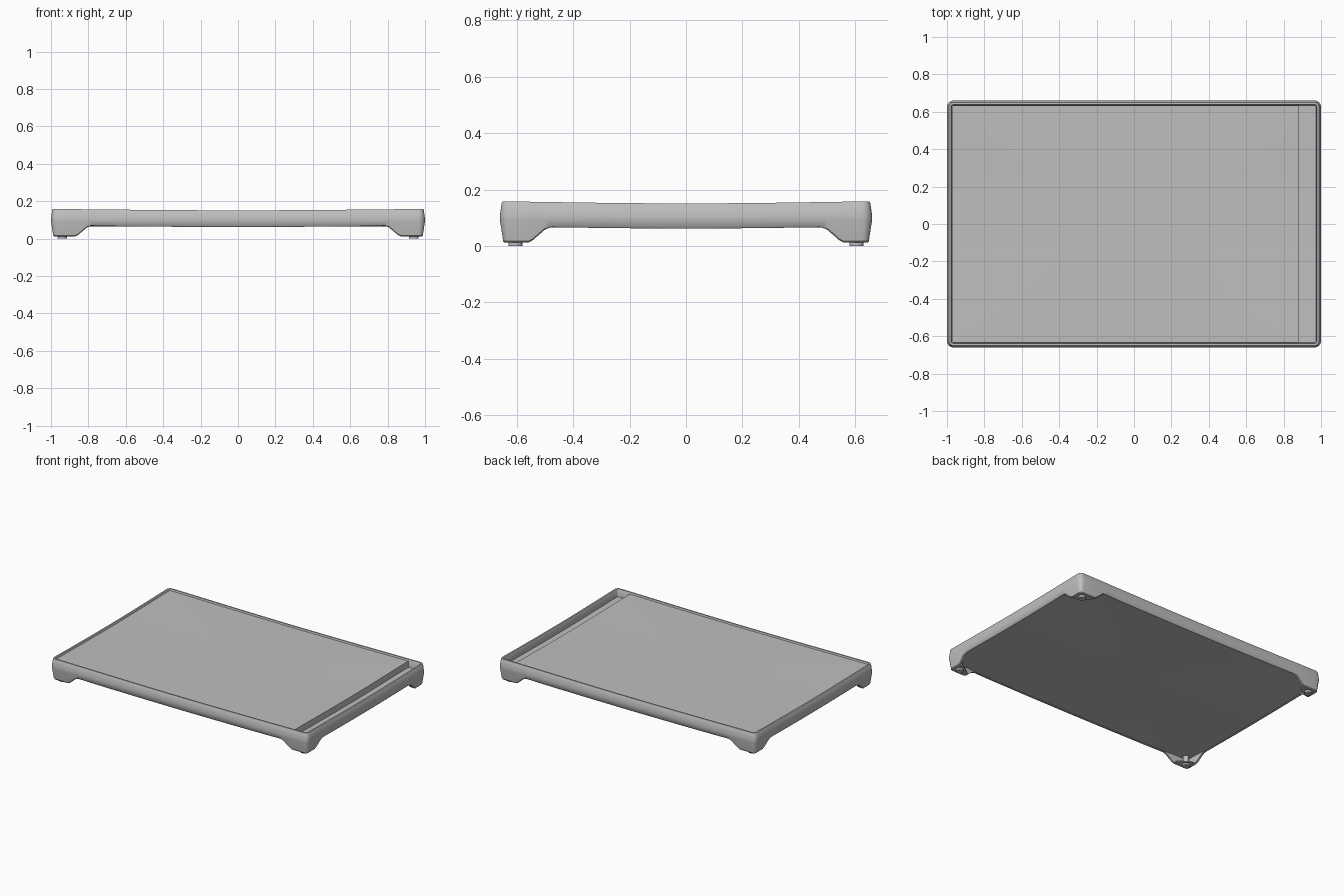
import bpy, bmesh, math

cube = bpy.data.objects.get("Cube")
if cube:
    bpy.data.objects.remove(cube, do_unlink=True)

HX, HY = 1.0, 0.66          # half length and half depth
TOP, MID, FLOOR = 0.158, 0.1, 0.069
LEG_Z = 0.012

grey = bpy.data.materials.new("light grey")
grey.use_nodes = True
COLOUR = (0.52, 0.52, 0.52, 1)
grey.diffuse_color = COLOUR
grey.node_tree.nodes["Principled BSDF"].inputs["Base Color"].default_value = COLOUR


def finish(bm, name, angle=30):
    bmesh.ops.recalc_face_normals(bm, faces=bm.faces)
    mesh = bpy.data.meshes.new(name)
    bm.to_mesh(mesh)
    bm.free()
    mesh.materials.append(grey)
    obj = bpy.data.objects.new(name, mesh)
    bpy.context.collection.objects.link(obj)
    bpy.ops.object.select_all(action="DESELECT")
    obj.select_set(True)
    bpy.context.view_layer.objects.active = obj
    bpy.ops.object.shade_smooth_by_angle(angle=math.radians(angle))
    return obj


def sag(x, y):
    """Gentle dip toward the middle of every side."""
    def dip(t):
        return 0.007 * max(0, 1 - t * t) ** 1.5
    return max(dip(x / HX), dip(y / HY))


def leg_rise(d):
    """Lower edge height at distance d past the flat of a leg."""
    steps = [(0, LEG_Z), (0.015, 0.019), (0.06, 0.058), (0.085, FLOOR)]
    if d <= 0:
        return LEG_Z
    for (d0, z0), (d1, z1) in zip(steps, steps[1:]):
        if d <= d1:
            return z0 + (z1 - z0) * (d - d0) / (d1 - d0)
    return FLOOR


def side_stations(half, start, radius):
    """Positions along one side, denser at the legs."""
    outer = [half - start - d for d in (0, 0.015, 0.03, 0.045, 0.06, 0.07, 0.085)]
    inner = outer[-1]
    middle = [inner * (1 - i / 8) for i in range(1, 16)]
    return [half - radius] + outer + middle + [-v for v in reversed(outer)] + [radius - half]


# Rim with legs: one cross-section carried round a rounded rectangle
R = 0.035
START_X, START_Y = 0.13, 0.1
path = []                    # x, y, outward normal, lower edge height


def corner(cx, cy, a0):
    for i in range(1, 6):
        a = a0 + math.pi / 2 * i / 6
        path.append((cx + R * math.cos(a), cy + R * math.sin(a),
                     math.cos(a), math.sin(a), LEG_Z))


xs = side_stations(HX, START_X, R)
ys = side_stations(HY, START_Y, R)
for sign in (1, -1):
    for x in xs:
        low = leg_rise(HX - START_X - abs(x))
        path.append((sign * x, sign * HY, 0, sign, low))
    corner(sign * (R - HX), sign * (HY - R), math.pi / 2 if sign > 0 else -math.pi / 2)
    for y in ys:
        low = leg_rise(HY - START_Y - abs(y))
        path.append((-sign * HX, sign * y, -sign, 0, low))
    corner(sign * (R - HX), sign * (R - HY), math.pi if sign > 0 else 0)

bm = bmesh.new()
rings = []
for x, y, nx, ny, low in path:
    s = sag(x, y)
    bottom, top = low - (s if low >= FLOOR else 0), TOP - s
    taper = 0.012 * (MID - bottom) / (MID - LEG_Z)
    section = [(taper + 0.016, bottom), (taper + 0.005, bottom), (taper, bottom + 0.005),
               (0, MID - 0.006), (0, MID + 0.006), (0.007, top - 0.004), (0.010, top),
               (0.021, top), (0.024, top - 0.004), (0.026, MID)]
    rings.append([bm.verts.new((x - nx * o, y - ny * o, z)) for o, z in section])
for a, b in zip(rings, rings[1:] + rings[:1]):
    for i in range(len(a)):
        j = (i + 1) % len(a)
        bm.faces.new((a[i], a[j], b[j], b[i]))
finish(bm, "rim_and_legs", 35)


def slab(name, x0, x1, y0, y1, z0, z1, cuts=16):
    """Dished slab that follows the sag of the rim."""
    bm = bmesh.new()
    bmesh.ops.create_cube(bm, size=1)
    for axis in (0, 1):
        edges = [e for e in bm.edges
                 if abs(e.verts[0].co[axis] - e.verts[1].co[axis]) > 0.5]
        bmesh.ops.subdivide_edges(bm, edges=edges, cuts=cuts, use_grid_fill=True)
    for v in bm.verts:
        x = x0 + (x1 - x0) * (v.co.x + 0.5)
        y = y0 + (y1 - y0) * (v.co.y + 0.5)
        v.co = (x, y, (z1 if v.co.z > 0 else z0) - sag(x, y))
    finish(bm, name)


# Tray floor, and the raised board that leaves a channel at one end
slab("tray_floor", -0.978, 0.978, -0.638, 0.638, FLOOR + 0.003, 0.105)
slab("top_board", -0.973, 0.88, -0.633, 0.633, 0.1, 0.149)


def prism(name, outline, z0, z1):
    bm = bmesh.new()
    face = bm.faces.new([bm.verts.new((x, y, z0)) for x, y in outline])
    result = bmesh.ops.extrude_face_region(bm, geom=[face])
    for v in result["geom"]:
        if isinstance(v, bmesh.types.BMVert):
            v.co.z = z1
    finish(bm, name)


def disc(cx, cy, r):
    return [(cx + r * math.cos(math.tau * i / 20), cy + r * math.sin(math.tau * i / 20))
            for i in range(20)]


# Leg soles, posts and foot pads at the four corners
for sx, side in ((1, "left"), (-1, "right")):
    for sy, end in ((1, "back"), (-1, "front")):
        tag = end + "_" + side
        ex, ey = HX - 0.02, HY - 0.02
        sole = [(ex - 0.02, ey), (HX - START_X, ey), (HX - START_X, ey - 0.03),
                (ex - 0.04, HY - START_Y), (ex, HY - START_Y), (ex, ey - 0.02)]
        prism("leg_sole_" + tag, [(sx * x, sy * y) for x, y in sole], LEG_Z + 0.001, 0.02)
        prism("leg_post_" + tag, disc(sx * 0.94, sy * 0.605, 0.018), 0.015, FLOOR + 0.01)
        prism("foot_pad_" + tag, disc(sx * 0.94, sy * 0.605, 0.025), 0, 0.016)
